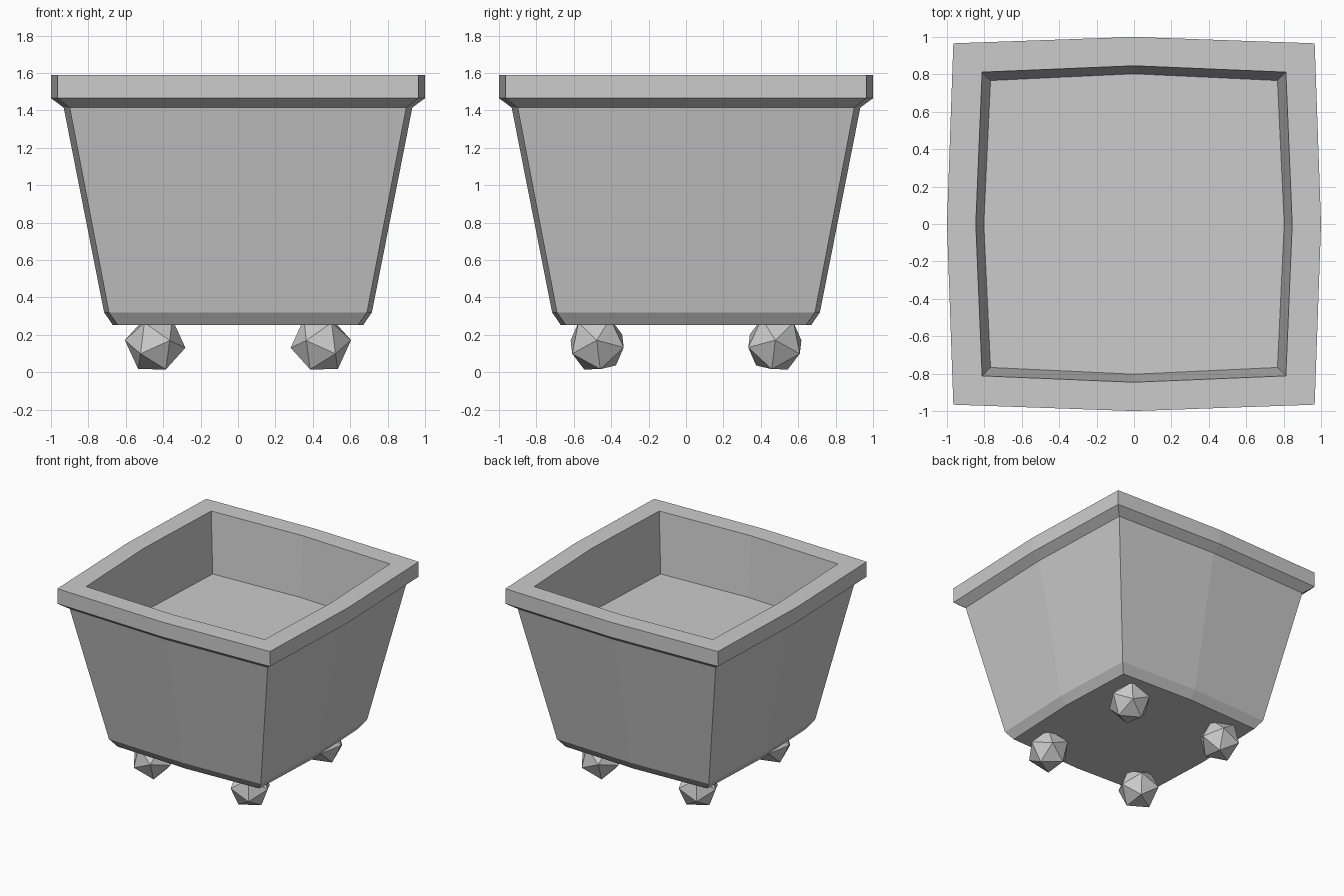
import bpy, bmesh
from math import sqrt, radians, cos, sin
from mathutils import Vector, Matrix

if "Cube" in bpy.data.objects:
    bpy.data.objects.remove(bpy.data.objects["Cube"])


def make_object(name, bm):
    bmesh.ops.recalc_face_normals(bm, faces=bm.faces)
    mesh = bpy.data.meshes.new(name)
    bm.to_mesh(mesh)
    bm.free()
    ob = bpy.data.objects.new(name, mesh)
    bpy.context.collection.objects.link(ob)
    return ob


def bowed_square(bm, mid, corner, z):
    """Square ring whose sides bow outwards at the middle."""
    c, m = corner, mid
    pts = [(-c, -c), (0, -m), (c, -c), (m, 0), (c, c), (0, m), (-c, c), (-m, 0)]
    return [bm.verts.new((x, y, z)) for x, y in pts]


# Tub: outer wall, rim and inner recess as one lofted profile (mid, corner, z)
profile = [
    (0.670, 0.643, 0.253),
    (0.716, 0.690, 0.32),
    (0.932, 0.900, 1.415),
    (1.000, 0.966, 1.465),
    (1.000, 0.966, 1.588),
    (0.846, 0.812, 1.588),
    (0.803, 0.767, 1.10),
]
bm = bmesh.new()
rings = [bowed_square(bm, *p) for p in profile]
for a, b in zip(rings, rings[1:]):
    for i in range(8):
        j = (i + 1) % 8
        bm.faces.new((a[i], a[j], b[j], b[i]))
bm.faces.new(rings[0])
bm.faces.new(rings[-1])
make_object("planter_tub", bm)

# Feet: tilted icosahedra, mirrored to the four corners
phi = (1 + sqrt(5)) / 2
radius = 0.163
tilt = Matrix.Rotation(radians(7), 3, 'X') @ Matrix.Rotation(radians(-24.5), 3, 'Y')
if (tilt @ Vector((1, 0, 0))).z < 0:
    tilt = tilt.transposed()


def foot(name, sx, sy):
    bm = bmesh.new()
    for a in (-1, 1):
        for b in (-phi, phi):
            for p in ((b, 0, a), (a, b, 0), (0, a, b)):
                v = tilt @ Vector(p) * (radius / sqrt(1 + phi * phi))
                # built for the front left corner, then mirrored
                bm.verts.new(((v.x - 0.443) * -sx, (v.y - 0.475) * -sy, v.z + 0.151))
    bmesh.ops.convex_hull(bm, input=bm.verts)
    make_object(name, bm)


for side, sx in (("left", -1), ("right", 1)):
    for end, sy in (("front", -1), ("back", 1)):
        foot(f"{end}_{side}_foot", sx, sy)
